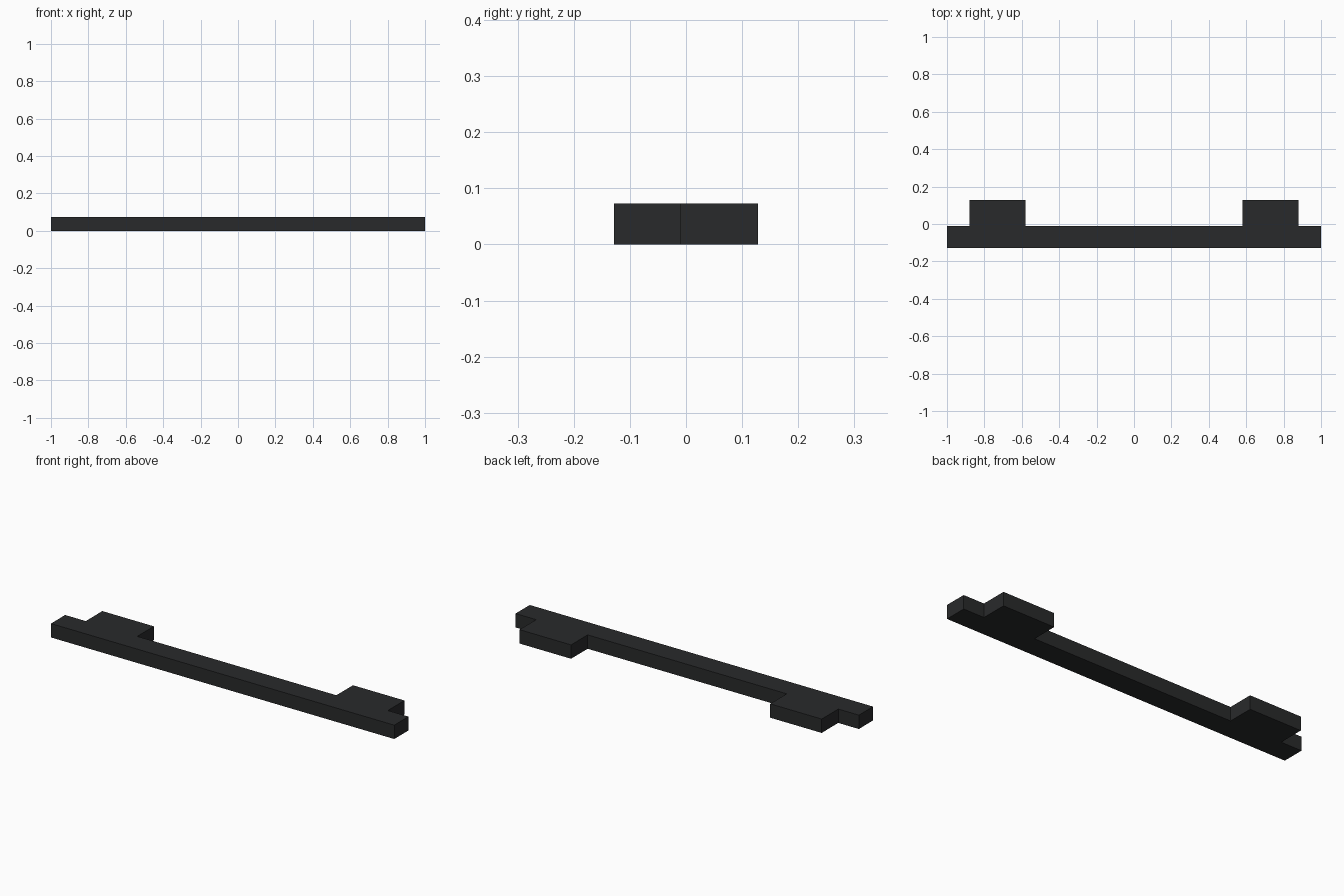
import bpy

if "Cube" in bpy.data.objects:
    bpy.data.objects.remove(bpy.data.objects["Cube"])

HEIGHT = 0.073

mat = bpy.data.materials.new("dark_grey")
mat.diffuse_color = (0.022, 0.023, 0.024, 1)
mat.use_nodes = True
mat.node_tree.nodes["Principled BSDF"].inputs["Base Color"].default_value = mat.diffuse_color


def box(name, x0, x1, y0, y1):
    """Box standing on z = 0 between the given limits."""
    bpy.ops.mesh.primitive_cube_add(size=1, location=((x0 + x1) / 2, (y0 + y1) / 2, HEIGHT / 2))
    ob = bpy.context.object
    ob.name = name
    ob.scale = (x1 - x0, y1 - y0, HEIGHT)
    bpy.ops.object.transform_apply(location=False, rotation=False, scale=True)
    ob.data.materials.append(mat)
    return ob


# Long front bar
box("front_bar", -1.0, 1.0, -0.128, -0.01)

# Mounting blocks behind the bar, one near each end
for side, label in ((-1, "left"), (1, "right")):
    x0, x1 = sorted((side * 0.58, side * 0.88))
    box(f"{label}_mounting_block", x0, x1, -0.01, 0.128)
